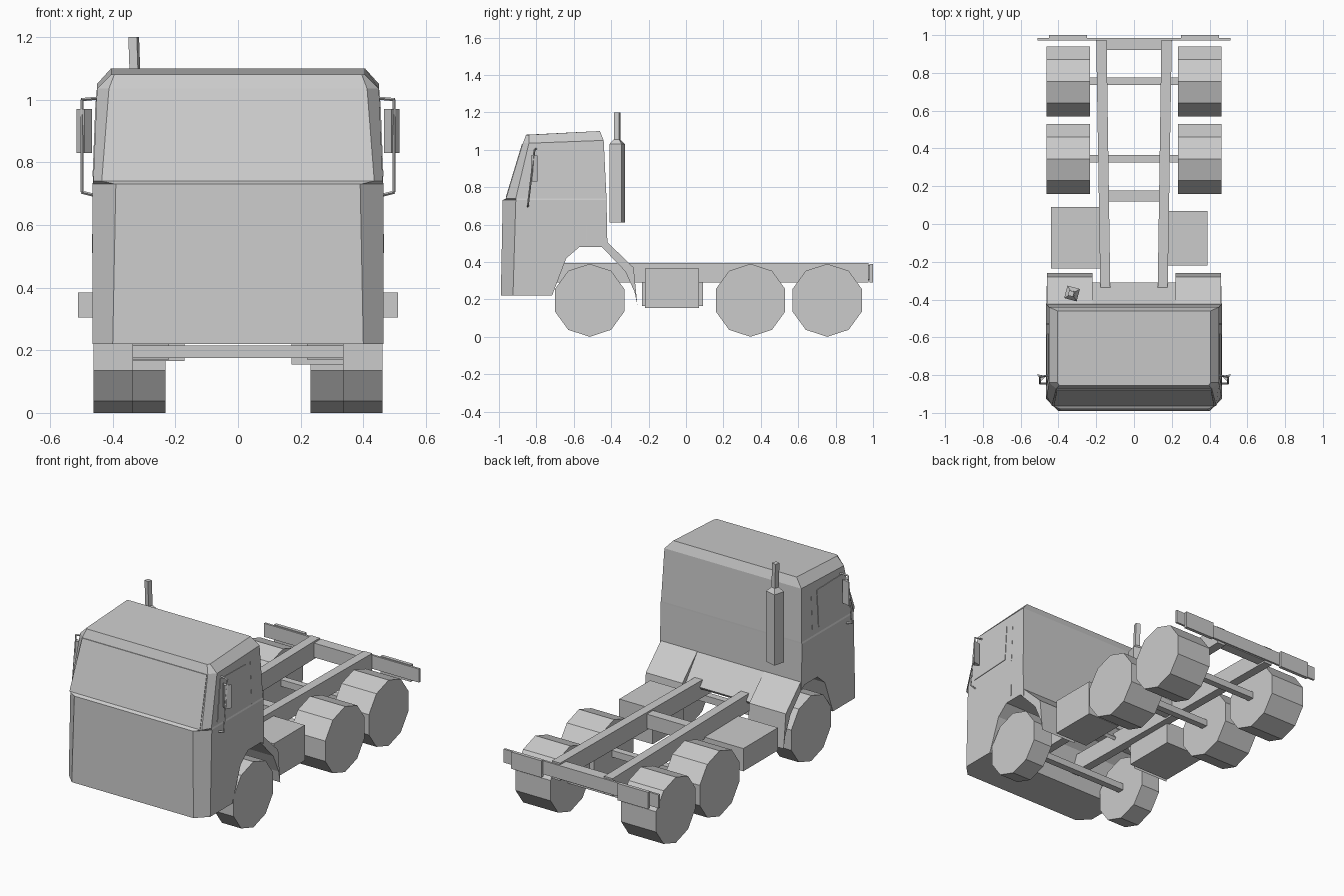
import bpy, bmesh, math
from mathutils import Matrix, Vector

if "Cube" in bpy.data.objects:
    bpy.data.objects.remove(bpy.data.objects["Cube"])


def loft(name, rings, mirror=False):
    """Skin equal-length point rings and cap both ends."""
    bm = bmesh.new()
    vr = [[bm.verts.new(p) for p in r] for r in rings]
    n = len(vr[0])
    for a, b in zip(vr, vr[1:]):
        for i in range(n):
            j = (i + 1) % n
            bm.faces.new((a[i], a[j], b[j], b[i]))
    bm.faces.new(vr[0][::-1])
    bm.faces.new(vr[-1])
    bmesh.ops.recalc_face_normals(bm, faces=bm.faces)
    me = bpy.data.meshes.new(name)
    bm.to_mesh(me)
    bm.free()
    ob = bpy.data.objects.new(name, me)
    bpy.context.collection.objects.link(ob)
    if mirror:
        ob.modifiers.new("Mirror", 'MIRROR')
    return ob


def side_prism(name, profile, x0, x1, mirror=False):
    """Extrude a (y, z) profile across x."""
    return loft(name, [[(x, y, z) for y, z in profile] for x in (x0, x1)], mirror)


def box(name, x, y, z, mirror=False):
    return side_prism(name, [(y[0], z[0]), (y[1], z[0]), (y[1], z[1]), (y[0], z[1])],
                      x[0], x[1], mirror)


def wheel(name, y, x0, x1, r=0.195):
    prof = [(y + r * math.sin(i * math.tau / 10), r + r * math.cos(i * math.tau / 10))
            for i in range(10)]
    return side_prism(name, prof, x0, x1, True)


def rod(name, a, b, t=0.005):
    """Thin square bar between two points, mirrored to the other side."""
    a, b = Vector(a), Vector(b)
    d = (b - a).normalized()
    u = d.cross(Vector((0, 1, 0))).normalized() * t
    v = d.cross(u)
    return loft(name, [[p + u, p + v, p - u, p - v] for p in (a, b)], True)


# Cab shell: rings of front y, front half width, corner y, side half width, back y, z front, z back
def cab_ring(yf, f, yc, s, yb, zf, zb):
    return [(-f, yf, zf), (f, yf, zf), (s, yc, zf), (s, yb, zb), (-s, yb, zb), (-s, yc, zf)]


cab = loft("cab", [cab_ring(*r) for r in (
    (-0.99, 0.40, -0.925, 0.465, -0.415, 0.22, 0.22),
    (-0.98, 0.39, -0.91, 0.465, -0.425, 0.73, 0.73),
    (-0.962, 0.435, -0.91, 0.462, -0.425, 0.74, 0.74),
    (-0.872, 0.412, -0.84, 0.45, -0.44, 1.035, 1.05),
    (-0.855, 0.395, -0.84, 0.405, -0.46, 1.08, 1.10))])

# Wheel arch cut through the lower cab
cutter = side_prism("arch_cutter", [(-0.72, 0.21), (-0.64, 0.42), (-0.57, 0.48), (-0.45, 0.48),
                                    (-0.40, 0.45), (-0.30, 0.45), (-0.30, 0.1), (-0.72, 0.1)],
                    -0.6, 0.6)
mod = cab.modifiers.new("Arch", 'BOOLEAN')
mod.operation, mod.solver, mod.object = 'DIFFERENCE', 'EXACT', cutter
bpy.context.view_layer.objects.active = cab
bpy.ops.object.modifier_apply(modifier=mod.name)
bpy.data.objects.remove(cutter)

# Rear fenders of the cab and sloped panel between them
side_prism("cab_fender", [(-0.425, 0.51), (-0.28, 0.37), (-0.26, 0.17), (-0.275, 0.24),
                          (-0.325, 0.35), (-0.45, 0.48)], 0.22, 0.46, True)
side_prism("cab_rear_slope", [(-0.425, 0.51), (-0.31, 0.36), (-0.32, 0.345), (-0.45, 0.48)],
           -0.22, 0.22)

# Windscreen panel
screen = [(-0.425, -0.961, 0.745), (0.425, -0.961, 0.745),
          (0.408, -0.8745, 1.03), (-0.408, -0.8745, 1.03)]
loft("windscreen", [[(x, y - d, z) for x, y, z in screen] for d in (-0.01, 0.003)])


# Side windows and door seams follow the taper of the cab side
def side_x(z):
    return 0.465 if z < 0.73 else 0.462 - 0.012 * (z - 0.74) / 0.303


def side_panel(name, pts, lift):
    loft(name, [[(side_x(z) + d, y, z) for y, z in pts] for d in (-0.008, lift)], True)


side_panel("side_window", [(-0.855, 0.755), (-0.585, 0.77), (-0.58, 0.99), (-0.815, 0.995)], 0.003)
side_panel("door_seam", [(-0.532, 0.74), (-0.528, 0.74), (-0.528, 1.03), (-0.532, 1.03)], 0.001)
side_panel("door_seam_lower", [(-0.532, 0.51), (-0.528, 0.51), (-0.528, 0.73), (-0.532, 0.73)], 0.001)

# Mirrors with their brackets
rod("mirror_post", (0.498, -0.845, 0.705), (0.498, -0.81, 1.0))
rod("mirror_arm_top", (0.445, -0.80, 1.005), (0.50, -0.81, 1.0))
rod("mirror_arm_bottom", (0.46, -0.845, 0.695), (0.50, -0.845, 0.705))
loft("mirror", [[(0.466, -0.805, z0), (0.49, -0.83, z0), (0.515, -0.795, z0)]
                for z0 in (0.83, 0.97)], True)

# Exhaust stack: twisted square silencer, shoulder and pipe
turn = Matrix.Rotation(math.radians(-15), 3, 'Z')


def stack_ring(h, z, dx=0):
    return [turn @ Vector(c) + Vector((-0.328 + dx, -0.368, z))
            for c in ((-h, -h, 0), (h, -h, 0), (h, h, 0), (-h, h, 0))]


loft("exhaust_stack", [stack_ring(0.034, 0.61), stack_ring(0.034, 1.03), stack_ring(0.014, 1.055),
                       stack_ring(0.014, 1.20, -0.005)])

# Wheels (single front, wide rear) and axles
wheel("front_wheel", -0.515, 0.335, 0.462)
for i, y in enumerate((0.345, 0.755)):
    wheel(f"rear_wheel_{i + 1}", y, 0.232, 0.462)
    box(f"rear_axle_{i + 1}", (-0.24, 0.24), (y - 0.02, y + 0.02), (0.175, 0.215))
box("front_axle", (-0.34, 0.34), (-0.535, -0.495), (0.175, 0.215))

# Chassis rails, splayed slightly to the rear, and cross members
loft("chassis_rail", [[(0.12, -0.72, z), (0.172, -0.72, z), (0.20, 0.975, z), (0.145, 0.975, z)]
                      for z in (0.29, 0.395)], True)
for i, y in enumerate((0.15, 0.95)):
    box(f"cross_member_{i + 1}", (-0.15, 0.15), (y - 0.03, y + 0.028), (0.30, 0.385))

# Side tanks
box("tank_left", (-0.44, -0.17), (-0.235, 0.09), (0.165, 0.30))
box("tank_right", (0.17, 0.39), (-0.22, 0.07), (0.155, 0.365))

# Rear bar and lamp boards
box("rear_bar", (-0.51, 0.51), (0.972, 0.985), (0.305, 0.385))
box("lamp_board", (0.25, 0.45), (0.98, 1.0), (0.29, 0.39), True)
